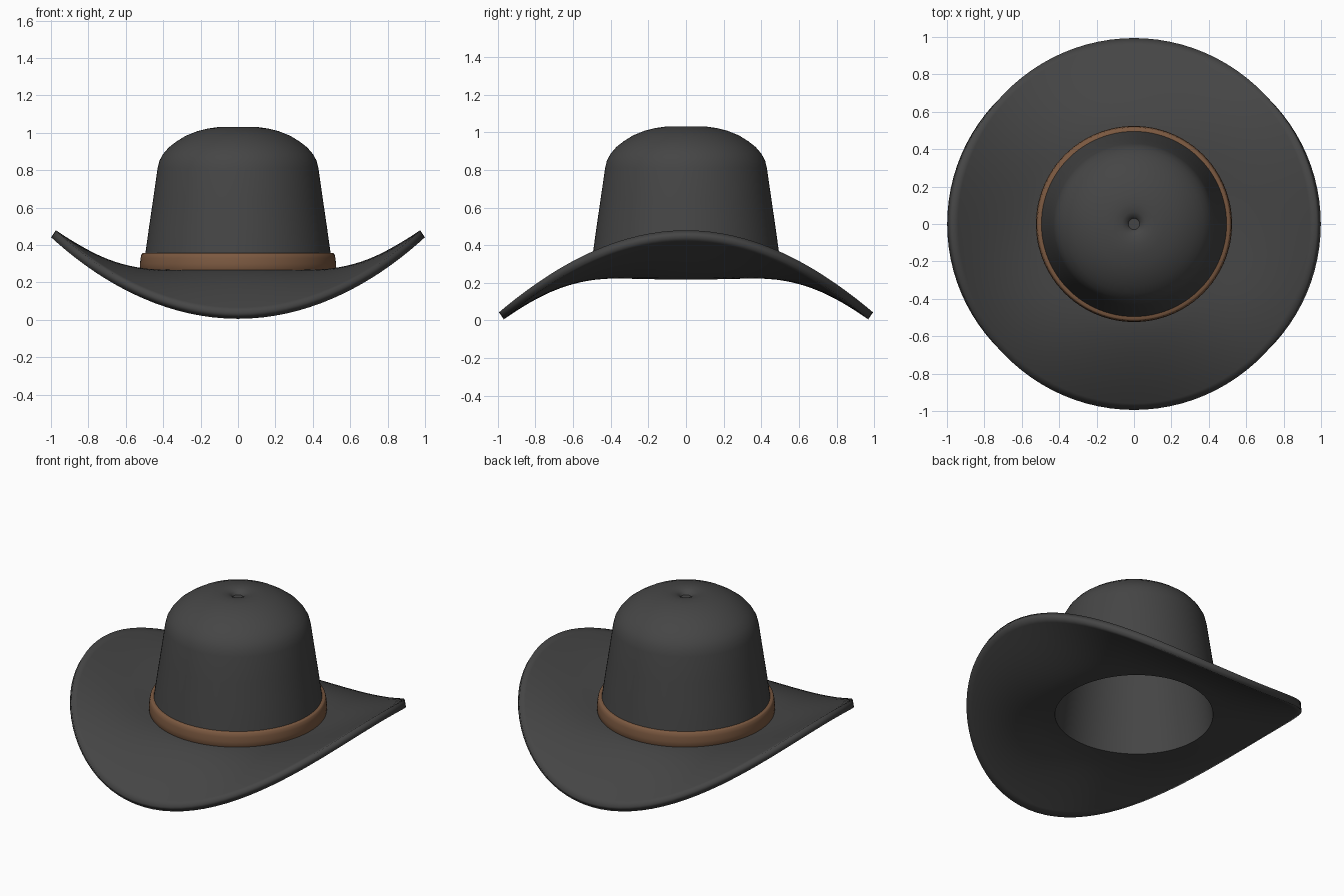
import bpy, bmesh
from math import cos, sin, pi

if "Cube" in bpy.data.objects:
    bpy.data.objects.remove(bpy.data.objects["Cube"])

SEG = 96


def lathe(name, rings, color, closed=False, center=None):
    """Skin rings; each ring is a function angle -> (radius, z)."""
    bm = bmesh.new()
    loops = []
    for ring in rings:
        loop = []
        for j in range(SEG):
            a = 2 * pi * j / SEG
            r, z = ring(a)
            loop.append(bm.verts.new((r * cos(a), r * sin(a), z)))
        loops.append(loop)
    pairs = list(zip(loops, loops[1:]))
    if closed:
        pairs.append((loops[-1], loops[0]))
    for p, q in pairs:
        for j in range(SEG):
            k = (j + 1) % SEG
            bm.faces.new((p[j], q[j], q[k], p[k]))
    if center is not None:
        c = bm.verts.new((0, 0, center))
        for j in range(SEG):
            bm.faces.new((c, loops[0][j], loops[0][(j + 1) % SEG]))
    if closed:
        bmesh.ops.recalc_face_normals(bm, faces=bm.faces)
    me = bpy.data.meshes.new(name)
    bm.to_mesh(me)
    bm.free()
    ob = bpy.data.objects.new(name, me)
    bpy.context.collection.objects.link(ob)
    mat = bpy.data.materials.new(name + "_color")
    mat.diffuse_color = color
    mat.use_nodes = True
    mat.node_tree.nodes["Principled BSDF"].inputs["Base Color"].default_value = mat.diffuse_color
    me.materials.append(mat)
    return ob


def flat(r, z):
    return lambda a: (r, z)


def brim(t):
    """Brim ring at t = 0 (crown) .. 1 (rim): sides curl up, front and back dip."""
    def ring(a):
        c = cos(2 * a)
        edge = 0.984 - 0.01 * c
        return 0.505 + (edge - 0.505) * t, 0.268 + (0.218 * c - 0.007) * t ** 1.5
    return ring


def smooth(ob):
    bpy.ops.object.select_all(action='DESELECT')
    bpy.context.view_layer.objects.active = ob
    ob.select_set(True)
    bpy.ops.object.shade_smooth_by_angle(angle=0.7)


# Felt body: crown with a small dimple, flowing into the curled brim
crown = [(0.03, 1.0), (0.04, 1.015), (0.065, 1.026), (0.11, 1.03), (0.16, 1.023),
         (0.22, 1.008), (0.28, 0.984), (0.33, 0.953), (0.37, 0.922), (0.40, 0.887),
         (0.42, 0.851), (0.43, 0.81), (0.453, 0.65), (0.475, 0.50), (0.496, 0.35)]
rings = [flat(r, z) for r, z in crown] + [brim(i / 14) for i in range(15)]
hat = lathe("hat_body", rings, (0.06, 0.06, 0.06, 1), center=1.0)
sol = hat.modifiers.new("felt_thickness", 'SOLIDIFY')
sol.thickness = 0.045
sol.offset = -1
sol.use_even_offset = True
smooth(hat)

# Leather band around the base of the crown
band = [(0.49, 0.262), (0.518, 0.262), (0.523, 0.27), (0.524, 0.30), (0.521, 0.33),
        (0.516, 0.352), (0.51, 0.357), (0.485, 0.357)]
smooth(lathe("hat_band", [flat(r, z) for r, z in band], (0.2, 0.1, 0.052, 1), closed=True))
